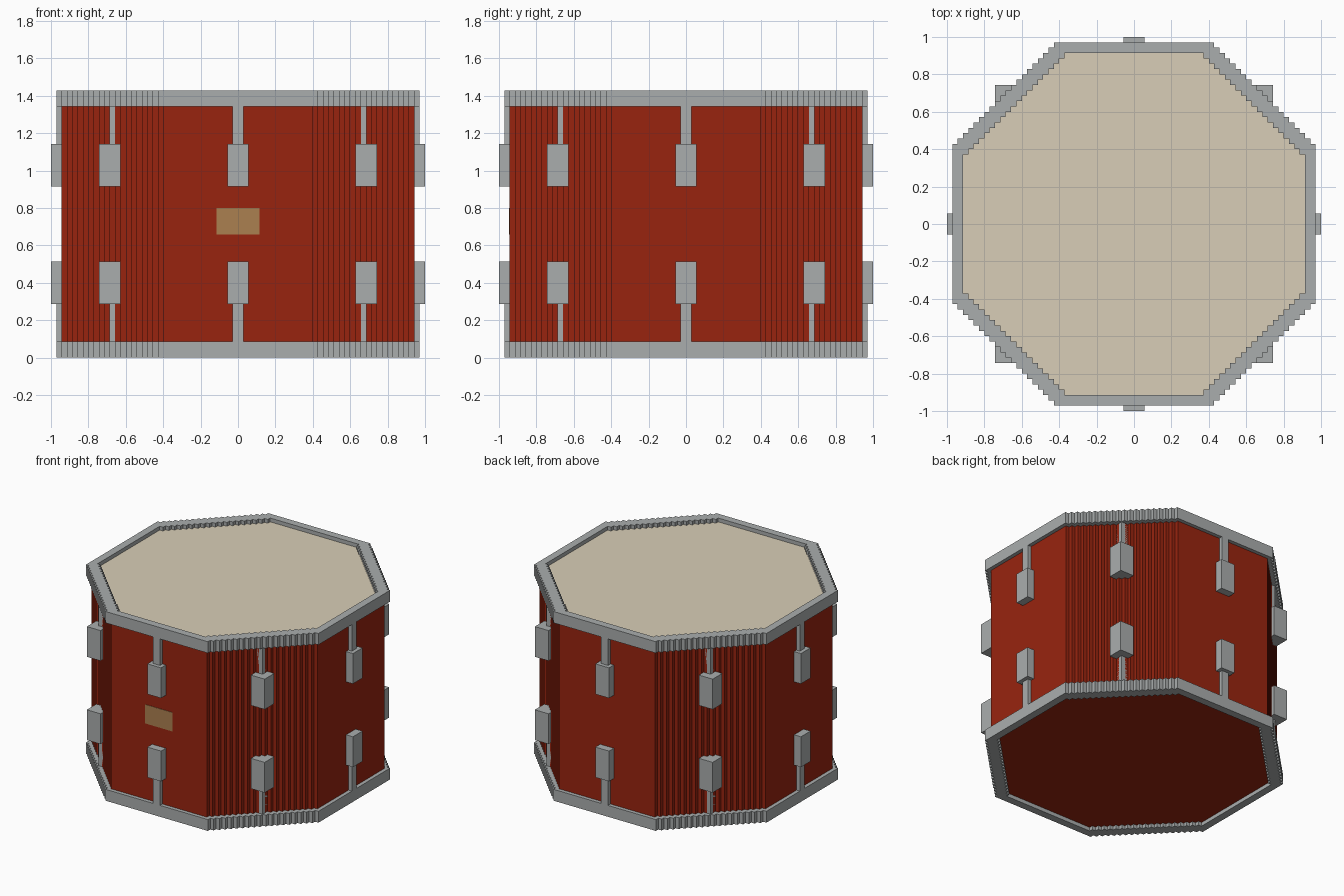
import bpy, bmesh

if "Cube" in bpy.data.objects:
    bpy.data.objects.remove(bpy.data.objects["Cube"])

U = 2 / 70  # size of one stair step


def material(name, srgb):
    m = bpy.data.materials.new(name)
    lin = [((c / 255 + 0.055) / 1.055) ** 2.4 for c in srgb]
    m.diffuse_color = (*lin, 1)
    m.use_nodes = True
    m.node_tree.nodes["Principled BSDF"].inputs["Base Color"].default_value = m.diffuse_color
    return m


RED = material("red shell", (153, 36, 15))
GREY = material("grey metal", (170, 174, 174))
CREAM = material("cream skin", (217, 206, 183))
TAN = material("tan badge", (171, 128, 80))


def stair_octagon(r):
    """Octagon outline of half-width r whose diagonals are 19 unit steps."""
    x, y = r - 19, r
    quarter = [(x, y)]
    for _ in range(19):
        y -= 1
        quarter.append((x, y))
        x += 1
        quarter.append((x, y))
    pts = []
    for _ in range(4):
        pts += quarter
        quarter = [(b, -a) for a, b in quarter]  # quarter turn clockwise
    return pts


def finish(name, bm, mat):
    bmesh.ops.recalc_face_normals(bm, faces=bm.faces)
    bmesh.ops.scale(bm, vec=(U, U, U), verts=bm.verts)
    me = bpy.data.meshes.new(name)
    bm.to_mesh(me)
    bm.free()
    me.materials.append(mat)
    ob = bpy.data.objects.new(name, me)
    bpy.context.collection.objects.link(ob)
    return ob


def loop(bm, r, z):
    return [bm.verts.new((x, y, z)) for x, y in stair_octagon(r)]


def bridge(bm, a, b):
    n = len(a)
    for i in range(n):
        j = (i + 1) % n
        bm.faces.new((a[i], a[j], b[j], b[i]))


def prism(name, r, z0, z1, mat):
    bm = bmesh.new()
    low, high = loop(bm, r, z0), loop(bm, r, z1)
    bridge(bm, low, high)
    bm.faces.new(low)
    bm.faces.new(high)
    return finish(name, bm, mat)


def ring(name, r_out, r_in, z0, z1, mat):
    bm = bmesh.new()
    loops = [loop(bm, r, z) for r, z in
             ((r_out, z0), (r_out, z1), (r_in, z1), (r_in, z0))]
    for i in range(4):
        bridge(bm, loops[i], loops[(i + 1) % 4])
    return finish(name, bm, mat)


def box(name, lo, hi, mat):
    bm = bmesh.new()
    bmesh.ops.create_cube(bm, size=1)
    for v in bm.verts:
        v.co = [h if c > 0 else l for c, l, h in zip(v.co, lo, hi)]
    return finish(name, bm, mat)


def around(name, x, y, z, mat):
    """Four copies of a box, one per quarter turn, given its x, y, z ranges."""
    for k in range(4):
        box(f"{name}_{k + 1}", (min(x), min(y), z[0]), (max(x), max(y), z[1]), mat)
        x, y = y, (-x[0], -x[1])


# Body, skin and recessed underside
prism("shell", 33, 3, 47, RED)
prism("drum_skin", 32, 47, 49, CREAM)
prism("base", 32, 1, 3, RED)

# Metal hoops
ring("bottom_hoop", 34, 32, 0, 3, GREY)
ring("top_hoop", 34, 32, 47, 50, GREY)

# Lugs and tension rods on the flat sides and on the diagonals
for end, lug_z, rod_z in (("lower", (10, 18), (3, 10)), ("upper", (32, 40), (40, 47))):
    around(f"{end}_side_lug", (-2, 2), (32, 35), lug_z, GREY)
    around(f"{end}_side_rod", (-1, 1), (32, 34), rod_z, GREY)
    around(f"{end}_corner_lug", (22, 26), (22, 26), lug_z, GREY)
    around(f"{end}_corner_rod", (22, 24), (22, 24), rod_z, GREY)

# Front badge plate
box("badge", (-4, -33.1, 23), (4, -32.9, 28), TAN)
